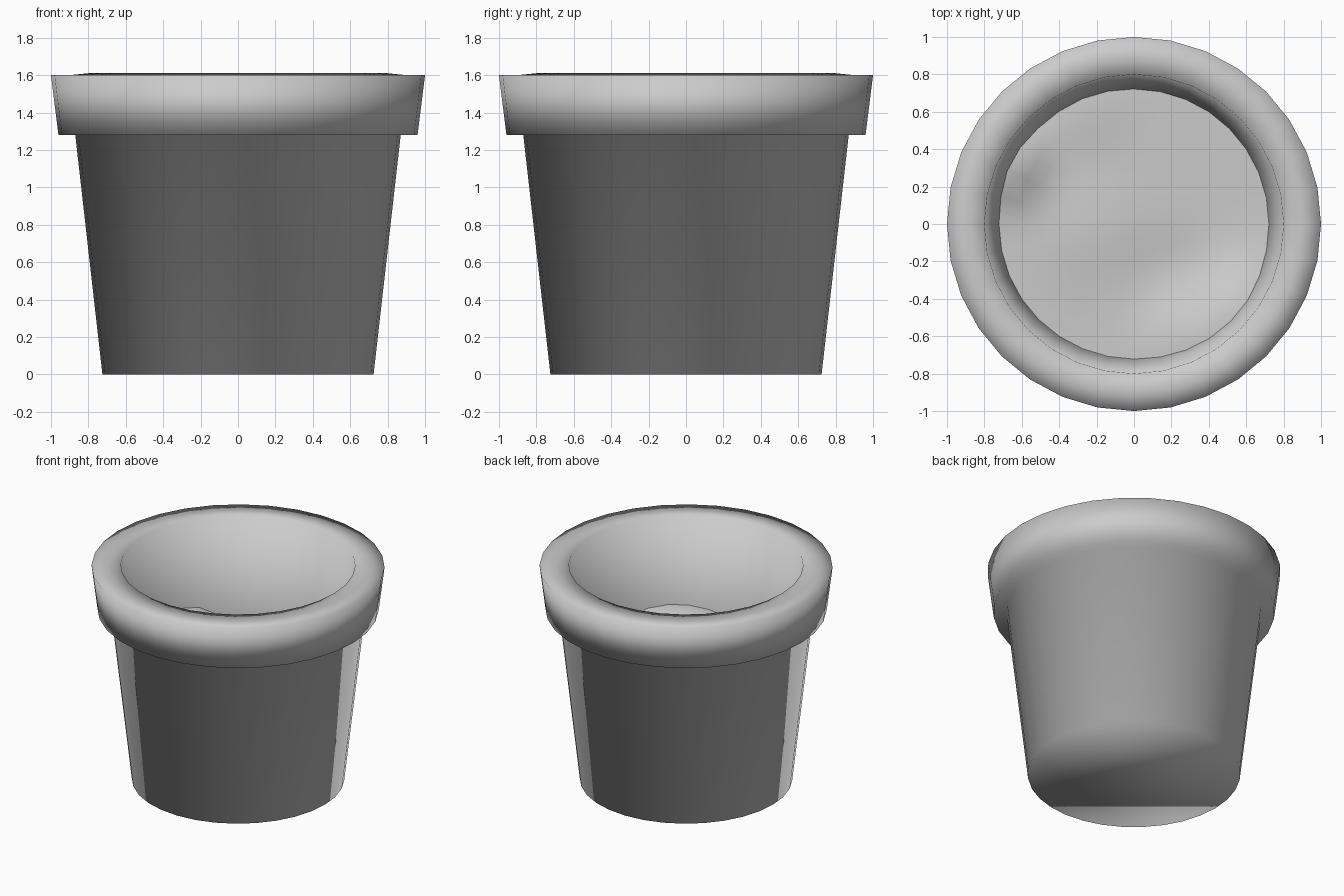
import bpy, math

if "Cube" in bpy.data.objects:
    bpy.data.objects.remove(bpy.data.objects["Cube"])

SIDES = 32


def ring_mesh(name, rings, cap_start=True, cap_end=True, height=None):
    # Lathe a list of (radius, z) rings; height(x, y) optionally adds relief
    verts, faces = [], []
    for r, z in rings:
        for i in range(SIDES):
            a = 2 * math.pi * i / SIDES
            x, y = r * math.cos(a), r * math.sin(a)
            verts.append((x, y, z + (height(x, y) if height else 0)))
    for k in range(len(rings) - 1):
        for i in range(SIDES):
            j = (i + 1) % SIDES
            a, b = k * SIDES, (k + 1) * SIDES
            faces.append((a + i, a + j, b + j, b + i))
    if cap_start:
        faces.append(tuple(reversed(range(SIDES))))
    if cap_end:
        n = (len(rings) - 1) * SIDES
        faces.append(tuple(range(n, n + SIDES)))
    me = bpy.data.meshes.new(name)
    me.from_pydata(verts, [], faces)
    me.update()
    for p in me.polygons:
        p.use_smooth = True
    ob = bpy.data.objects.new(name, me)
    bpy.context.collection.objects.link(ob)
    return ob


# Pot: outer wall, overhanging rim, inner wall and hidden inner floor
ring_mesh("pot", [(0.725, 0), (0.87, 1.28), (0.96, 1.28), (1.0, 1.6),
                  (0.90, 1.6), (0.80, 1.61), (0.725, 0.9), (0.70, 0.7)])

# Soil: gently lumpy disc. Mounds are (x, y, height, spread)
MOUNDS = [(-0.66, 0.33, 0.14, 0.15), (0.38, -0.62, 0.09, 0.22),
          (0.60, -0.42, 0.08, 0.17), (-0.25, 0.62, 0.03, 0.18),
          (-0.3, -0.05, 0.03, 0.25), (0.2, -0.28, -0.03, 0.2)]


def relief(x, y):
    return sum(h * math.exp(-((x - mx) ** 2 + (y - my) ** 2) / (2 * s * s) * 1.5)
               for mx, my, h, s in MOUNDS)


ring_mesh("soil", [(0.77 - 0.075 * k, 0.87) for k in range(11)],
          cap_start=False, height=relief)
